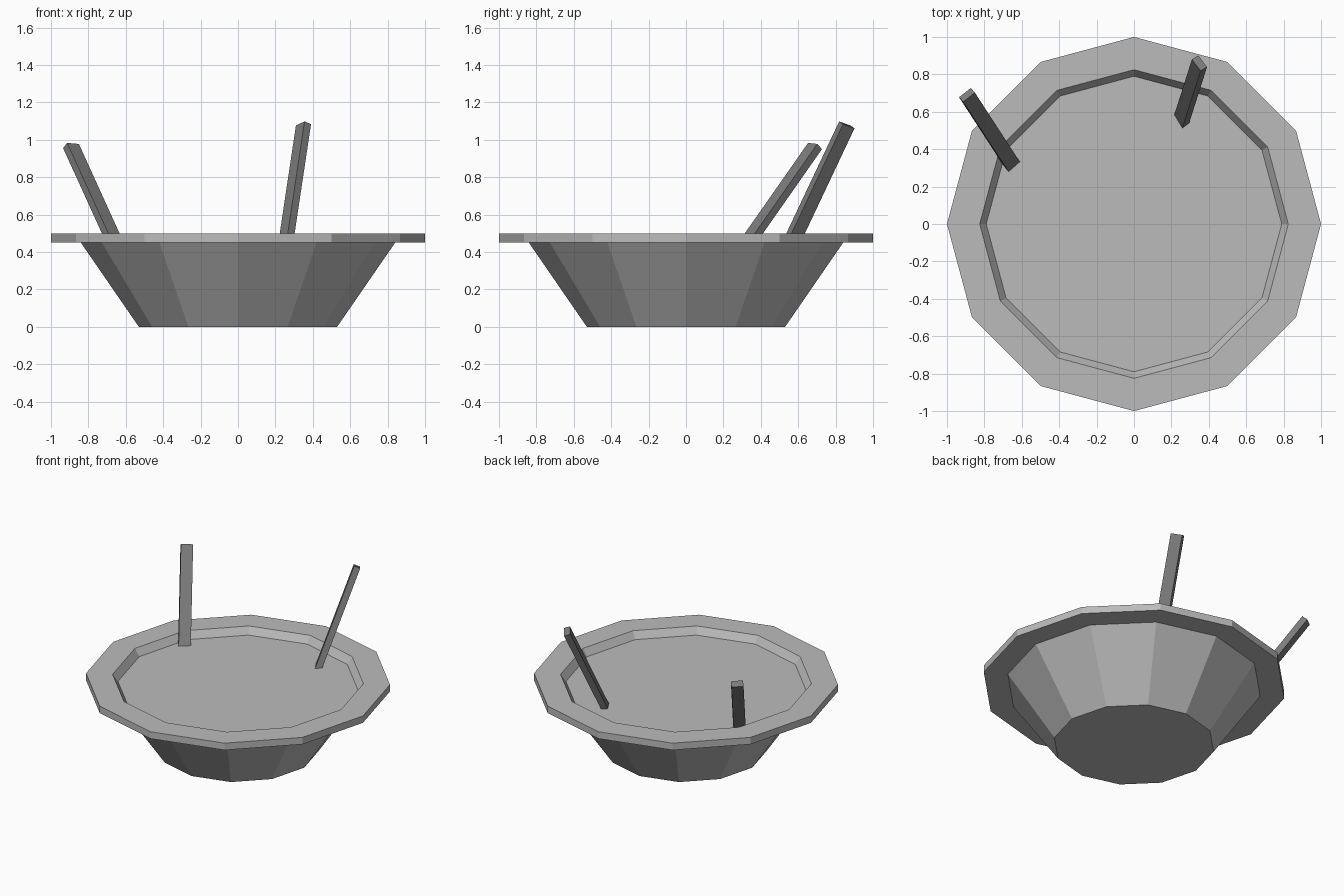
import bpy, bmesh, math
from mathutils import Vector

SIDES = 12

cube = bpy.data.objects.get("Cube")
if cube:
    bpy.data.objects.remove(cube, do_unlink=True)


def material(name, value):
    mat = bpy.data.materials.new(name)
    mat.use_nodes = True
    colour = (value, value, value, 1)
    mat.diffuse_color = colour
    mat.node_tree.nodes["Principled BSDF"].inputs["Base Color"].default_value = colour
    return mat


def finish(name, bm, mat):
    bmesh.ops.recalc_face_normals(bm, faces=bm.faces)
    mesh = bpy.data.meshes.new(name)
    bm.to_mesh(mesh)
    bm.free()
    mesh.materials.append(mat)
    obj = bpy.data.objects.new(name, mesh)
    bpy.context.collection.objects.link(obj)
    return obj


def lathe(name, profile, mat):
    """Turn (radius, height) points into a faceted solid with flat end caps."""
    bm = bmesh.new()
    rings = []
    for r, z in profile:
        angles = [math.tau * i / SIDES for i in range(SIDES)]
        rings.append([bm.verts.new((r * math.cos(a), r * math.sin(a), z)) for a in angles])
    for low, high in zip(rings, rings[1:]):
        for i in range(SIDES):
            j = (i + 1) % SIDES
            bm.faces.new((low[i], low[j], high[j], high[i]))
    bm.faces.new(rings[0][::-1])
    bm.faces.new(rings[-1])
    return finish(name, bm, mat)


def stick(name, top, lean, wide_hint, mat, width=0.08, depth=0.043, base_z=0.3):
    """Rectangular bar running down from its top centre along a lean (dx, dy per dz)."""
    top = Vector(top)
    slope = Vector((*lean, 1))
    bottom = top - slope * (top.z - base_z)
    axis = slope.normalized()
    wide = Vector(wide_hint)
    wide = (wide - axis * wide.dot(axis)).normalized()
    thin = axis.cross(wide)
    bm = bmesh.new()
    bmesh.ops.create_cube(bm, size=1)
    for v in bm.verts:
        centre = top if v.co.z > 0 else bottom
        v.co = centre + wide * (v.co.x * width) + thin * (v.co.y * depth)
    return finish(name, bm, mat)


bowl_grey = material("light grey", 0.5)
stick_grey = material("dark grey", 0.2)

# Bowl with sloped walls, flat projecting rim and hollow inside
lathe("bowl", [(0.53, 0), (0.84, 0.45), (1, 0.45), (1, 0.5),
               (0.825, 0.5), (0.515, 0.05)], bowl_grey)

# Contents filling the bowl to just under the rim
lathe("filling", [(0.52, 0.06), (0.79, 0.45)], bowl_grey)

# Two leaning sticks standing in the filling
stick("right_stick", (-0.893, 0.69, 0.967), (-0.455, 0.70), (0.064, 0.05, -0.006), stick_grey)
stick("left_stick", (0.35, 0.86, 1.08), (0.15, 0.472), (0.045, -0.06, 0.0215), stick_grey)
